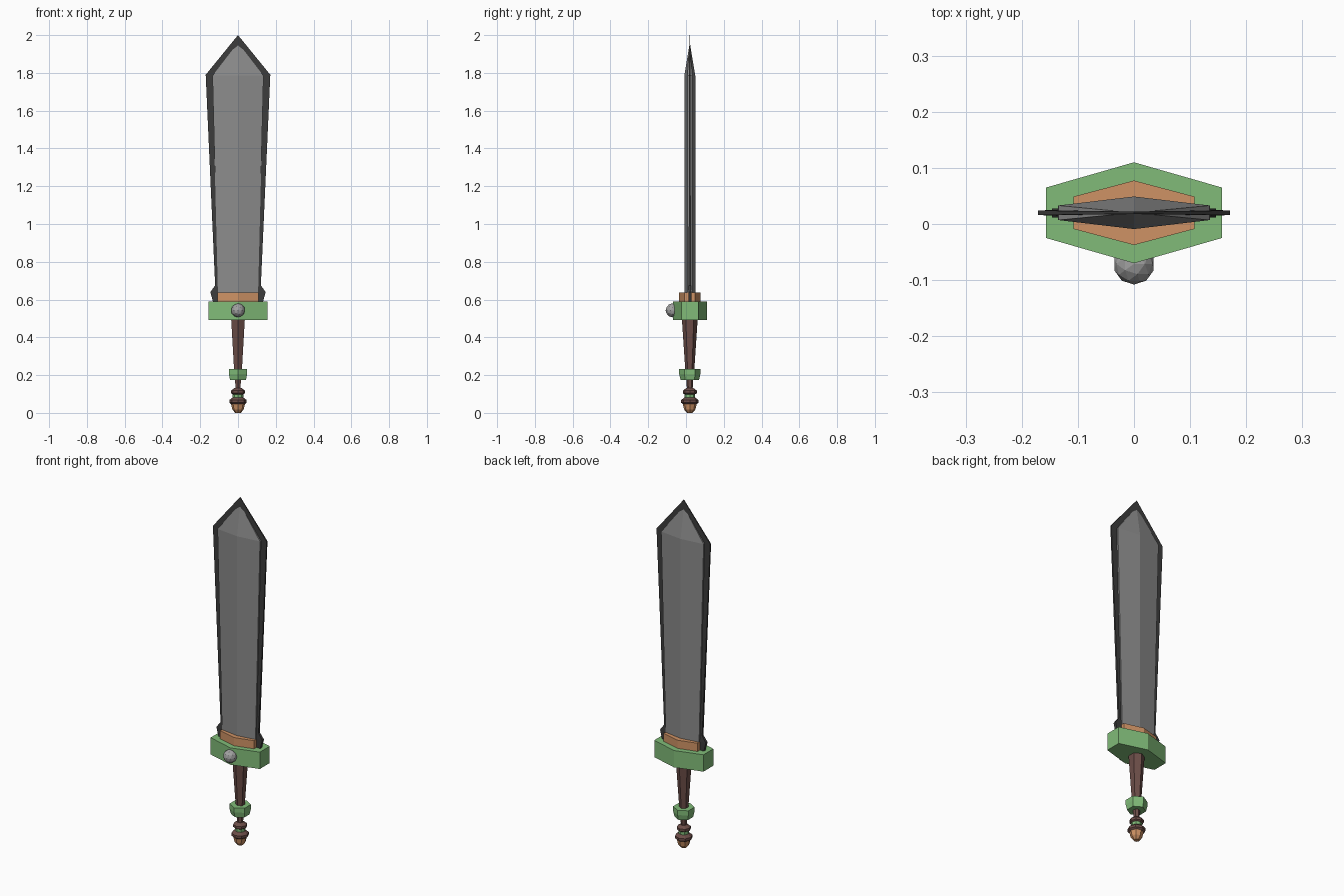
import bpy, bmesh
from math import sin, cos, pi

if "Cube" in bpy.data.objects:
    bpy.data.objects.remove(bpy.data.objects["Cube"])

CY = 0.02  # sword plane; the gem sticks out toward the front


def material(name, rgb):
    m = bpy.data.materials.new(name)
    m.diffuse_color = (*rgb, 1)
    m.use_nodes = True
    m.node_tree.nodes["Principled BSDF"].inputs["Base Color"].default_value = m.diffuse_color
    return m


STEEL = material("steel", (0.26, 0.26, 0.26))
EDGE = material("dark_steel", (0.045, 0.045, 0.045))
GREEN = material("green", (0.22, 0.50, 0.19))
COPPER = material("copper", (0.62, 0.29, 0.13))
LEATHER = material("leather", (0.15, 0.075, 0.065))
SILVER = material("silver", (0.36, 0.36, 0.36))


def finish(name, bm, mat):
    bmesh.ops.recalc_face_normals(bm, faces=bm.faces)
    me = bpy.data.meshes.new(name)
    bm.to_mesh(me)
    bm.free()
    me.materials.append(mat)
    ob = bpy.data.objects.new(name, me)
    bpy.context.collection.objects.link(ob)
    return ob


def loft(name, rings, mat):
    """Cap and bridge a stack of equal-length point rings."""
    bm = bmesh.new()
    loops = [[bm.verts.new(p) for p in r] for r in rings]
    n = len(loops[0])
    for a, b in zip(loops, loops[1:]):
        for i in range(n):
            j = (i + 1) % n
            bm.faces.new((a[i], a[j], b[j], b[i]))
    bm.faces.new(loops[0][::-1])
    bm.faces.new(loops[-1])
    bmesh.ops.remove_doubles(bm, verts=bm.verts, dist=1e-5)
    return finish(name, bm, mat)


def lathe(name, profile, mat, sides=6, flat=1.0):
    """Faceted turning from (radius, z); corners on the y axis, flat scales y."""
    return loft(name, [[(r * sin(2 * pi * i / sides),
                         CY + flat * r * cos(2 * pi * i / sides), z)
                        for i in range(sides)] for r, z in profile], mat)


# Blade core: ridged six-sided section closing to a point
def section(w, z):
    return [(0, CY + 0.029, z), (w, CY + 0.013, z), (w, CY - 0.013, z),
            (0, CY - 0.029, z), (-w, CY - 0.013, z), (-w, CY + 0.013, z)]


bm = bmesh.new()
low, high = ([bm.verts.new(p) for p in section(w, z)]
             for w, z in ((0.105, 0.58), (0.135, 1.785)))
tip = bm.verts.new((0, CY, 1.96))
bm.faces.new(low)
for i in range(6):
    j = (i + 1) % 6
    bm.faces.new((low[i], low[j], high[j], high[i]))
    bm.faces.new((high[i], high[j], tip))
finish("blade", bm, STEEL)

# Thin cutting edge with small barbs at the base: (half width, z, half thickness)
outline = [(0.132, 0.585, 0.008), (0.146, 0.64, 0.008), (0.121, 0.675, 0.006),
           (0.171, 1.79, 0.004), (0.0, 2.0, 0.002)]
loft("cutting_edge", [[(-w, CY - t, z), (w, CY - t, z), (w, CY + t, z), (-w, CY + t, z)]
                      for w, z, t in outline], EDGE)

# Collar and guard: flattened hexagonal prisms
lathe("blade_collar", [(0.125, 0.58), (0.125, 0.637)], COPPER, flat=0.46)
lathe("guard", [(0.181, 0.493), (0.181, 0.59)], GREEN, flat=0.497)

# Grip and its ring
lathe("grip", [(0.014, 0.10), (0.018, 0.18), (0.024, 0.23), (0.042, 0.50)], LEATHER)
lathe("grip_ring", [(0.049, 0.175), (0.056, 0.205), (0.056, 0.232)], GREEN)

# Pommel stack
lathe("pommel_upper_ring", [(0.022, 0.095), (0.037, 0.104), (0.037, 0.118), (0.018, 0.132)],
      LEATHER, 8)
lathe("pommel_band", [(0.028, 0.075), (0.028, 0.1)], GREEN, 8)
lathe("pommel_lower_ring", [(0.036, 0.046), (0.046, 0.054), (0.046, 0.068), (0.028, 0.082)],
      LEATHER, 8)
lathe("pommel_cap", [(0.015, 0.0), (0.03, 0.018), (0.037, 0.048)], COPPER, 8)

# Round gem on the front of the guard
bm = bmesh.new()
bmesh.ops.create_icosphere(bm, subdivisions=2, radius=0.037)
bmesh.ops.translate(bm, verts=bm.verts, vec=(0, -0.071, 0.543))
finish("guard_gem", bm, SILVER)
